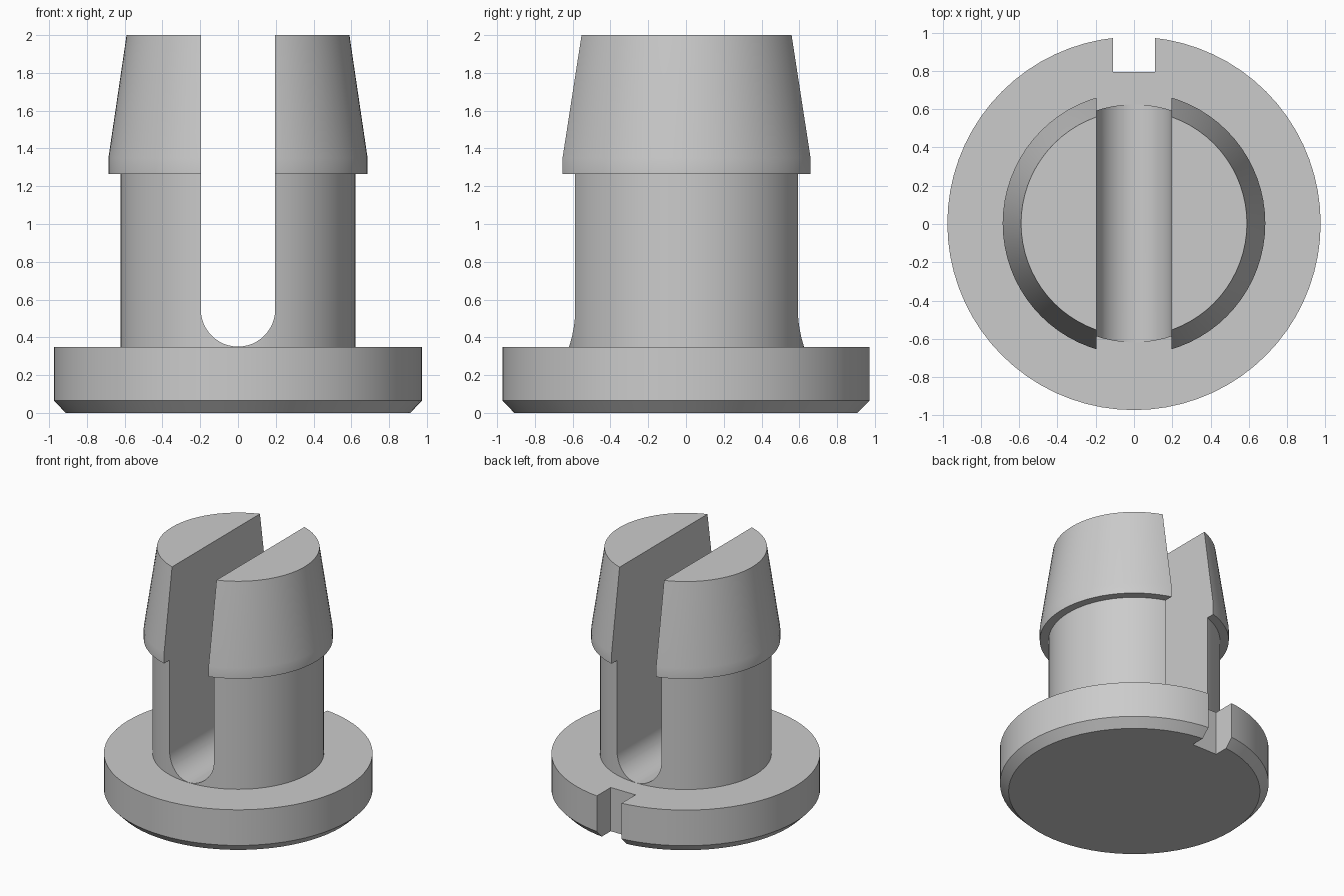
import bpy, bmesh, math
from mathutils import Matrix, Vector

cube = bpy.data.objects.get("Cube")
if cube:
    bpy.data.objects.remove(cube, do_unlink=True)

SEGMENTS = 72
CENTRE_Y = 0.003
SLOT_R = 0.197
SLOT_FLOOR = 0.351

grey = bpy.data.materials.new("plain grey")
grey.use_nodes = True
colour = (0.6, 0.6, 0.6, 1)
grey.diffuse_color = colour
grey.node_tree.nodes["Principled BSDF"].inputs["Base Color"].default_value = colour


def make_object(name, bm):
    bmesh.ops.recalc_face_normals(bm, faces=bm.faces)
    mesh = bpy.data.meshes.new(name)
    bm.to_mesh(mesh)
    bm.free()
    mesh.materials.append(grey)
    obj = bpy.data.objects.new(name, mesh)
    bpy.context.collection.objects.link(obj)
    return obj


def turned(name, profile):
    """Turn a (radius, height) profile about z, with flat caps."""
    bm = bmesh.new()
    rings = []
    for r, z in profile:
        rings.append([bm.verts.new((r * math.cos(a), r * math.sin(a) + CENTRE_Y, z))
                      for a in (2 * math.pi * i / SEGMENTS for i in range(SEGMENTS))])
    for low, high in zip(rings, rings[1:]):
        for i in range(SEGMENTS):
            j = (i + 1) % SEGMENTS
            bm.faces.new((low[i], low[j], high[j], high[i]))
    bm.faces.new(rings[0][::-1])
    bm.faces.new(rings[-1])
    return make_object(name, bm)


def slot_cutter():
    """U-shaped prism running front to back."""
    bm = bmesh.new()
    steps = 24
    mid = SLOT_FLOOR + SLOT_R
    outline = [(SLOT_R, 2.2), (-SLOT_R, 2.2)]
    for i in range(steps + 1):
        a = math.pi * (1 + i / steps)
        outline.append((SLOT_R * math.cos(a), mid + SLOT_R * math.sin(a)))
    face = bm.faces.new([bm.verts.new((x, -1.2, z)) for x, z in outline])
    moved = bmesh.ops.extrude_face_region(bm, geom=[face])["geom"]
    bmesh.ops.translate(bm, vec=(0, 2.4, 0),
                        verts=[v for v in moved if isinstance(v, bmesh.types.BMVert)])
    return make_object("slot_cutter", bm)


def box_cutter(name, centre, size):
    bm = bmesh.new()
    bmesh.ops.create_cube(bm, size=1, matrix=Matrix.LocRotScale(Vector(centre), None, Vector(size)))
    return make_object(name, bm)


# Plug: chamfered base disc, shank and tapered snap head
plug = turned("slotted_plug", [
    (0.912, 0), (0.975, 0.065), (0.975, 0.35),
    (0.622, 0.35), (0.622, 1.265),
    (0.686, 1.265), (0.686, 1.35), (0.59, 2)])

# Slot through the shank and head, key notch at the back of the base
bpy.context.view_layer.objects.active = plug
for cutter in (slot_cutter(), box_cutter("notch_cutter", (0, 1.0, 0.2), (0.22, 0.41, 0.8))):
    cutter.hide_render = True
    cut = plug.modifiers.new("cut", "BOOLEAN")
    cut.operation = "DIFFERENCE"
    cut.solver = "EXACT"
    cut.object = cutter
    bpy.ops.object.modifier_apply(modifier=cut.name)
    bpy.data.objects.remove(cutter, do_unlink=True)

# Smooth round walls with crisp rims
bpy.ops.object.select_all(action="DESELECT")
plug.select_set(True)
bpy.ops.object.shade_smooth_by_angle(angle=math.radians(30))
weighted = plug.modifiers.new("flat_face_normals", "WEIGHTED_NORMAL")
weighted.keep_sharp = True
